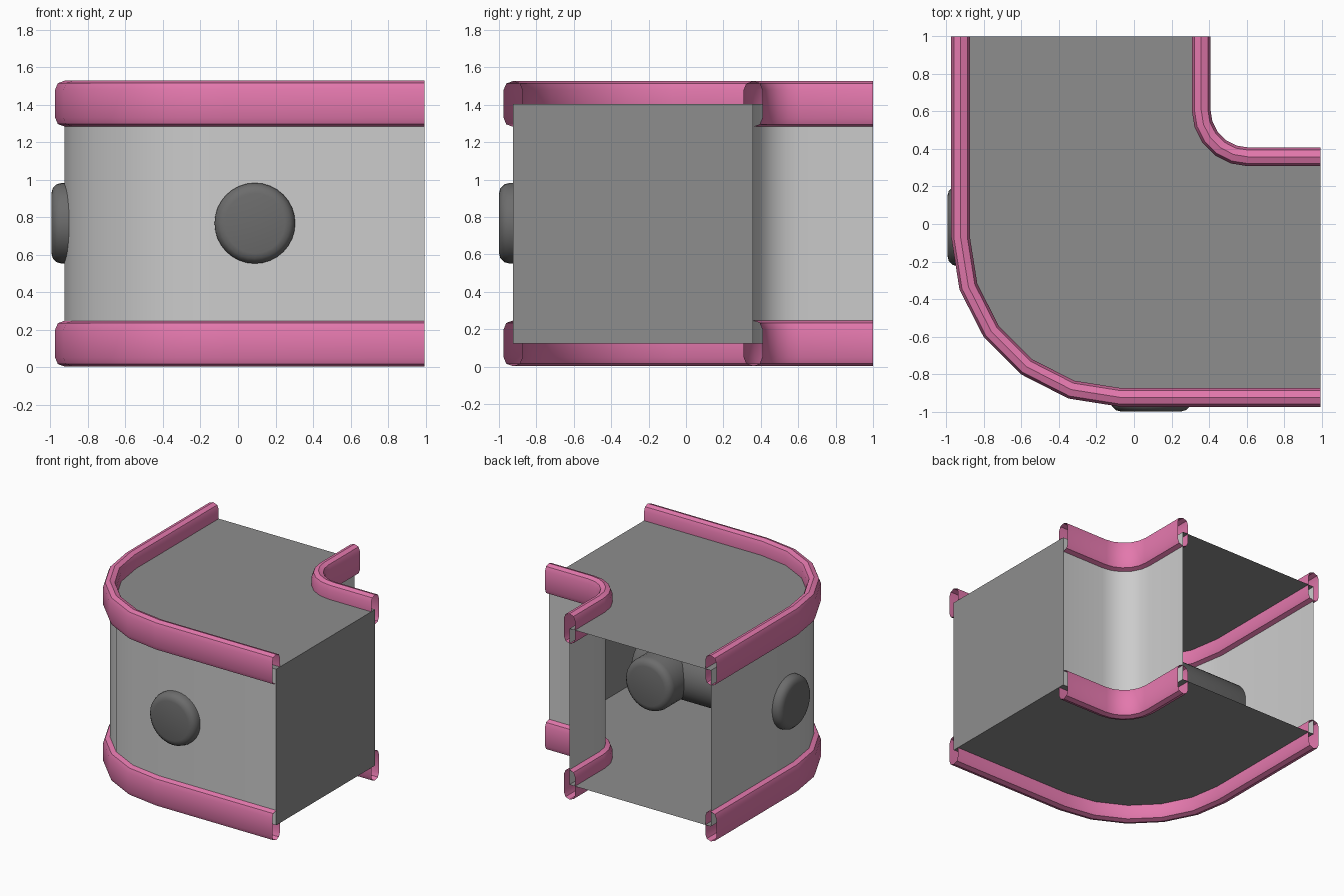
import bpy, bmesh
from math import sin, cos, pi, radians

if "Cube" in bpy.data.objects:
    bpy.data.objects.remove(bpy.data.objects["Cube"])


def colour(name, *rgb):
    mat = bpy.data.materials.new(name)
    mat.diffuse_color = (*rgb, 1)
    mat.use_nodes = True
    mat.node_tree.nodes["Principled BSDF"].inputs["Base Color"].default_value = mat.diffuse_color
    return mat


pink = colour("pink_trim", 0.77, 0.188, 0.417)
mid_grey = colour("mid_grey", 0.27, 0.27, 0.27)
dark_grey = colour("dark_grey", 0.15, 0.15, 0.15)
X_END, Y_END = 0.994, 1.0
Z_LOW, Z_HIGH = 0.125, 1.405


def make(name, verts, faces, mat=None, angle=30):
    mesh = bpy.data.meshes.new(name)
    mesh.from_pydata(verts, [], faces)
    obj = bpy.data.objects.new(name, mesh)
    bpy.context.collection.objects.link(obj)
    if mat:
        mesh.materials.append(mat)
    bm = bmesh.new()
    bm.from_mesh(mesh)
    bmesh.ops.recalc_face_normals(bm, faces=bm.faces)
    bm.to_mesh(mesh)
    bm.free()
    bpy.ops.object.select_all(action='DESELECT')
    obj.select_set(True)
    bpy.context.view_layer.objects.active = obj
    bpy.ops.object.shade_smooth_by_angle(angle=radians(angle))
    return obj


def corner_path(centre, r, off=0.0):
    """Straight run, five-segment quarter bend, straight run; off shifts it sideways."""
    r += off
    pts = [(centre - r, Y_END)]
    for i in range(6):
        a = pi + i * pi / 10
        pts.append((centre + r * cos(a), centre + r * sin(a)))
    return pts + [(X_END, centre - r)]


paths = {"outer": (-0.07, 0.855), "inner": (0.61, 0.252)}

# Rounded upright rail section (sideways offset, height)
section = [(0.05, 0.075), (0.036, 0.109), (0, 0.122), (-0.036, 0.109), (-0.05, 0.075)]
section += [(-u, -w) for u, w in section]

for side, (c, r) in paths.items():
    # Curved wall sheets
    p = corner_path(c, r)
    n = len(p)
    make(side + "_wall", [(x, y, z) for z in (Z_LOW, Z_HIGH) for x, y in p],
         [(i, i + 1, n + i + 1, n + i) for i in range(n - 1)])
    # Hollow, open-ended trim rails along wall top and bottom
    for level, z0 in (("lower", Z_LOW), ("upper", Z_HIGH)):
        verts = [(x, y, z0 + w) for u, w in section for x, y in corner_path(c, r, u)]
        m = len(section)
        faces = [(j * n + i, j * n + i + 1, (j + 1) % m * n + i + 1, (j + 1) % m * n + i)
                 for j in range(m) for i in range(n - 1)]
        make(f"{side}_{level}_rail", verts, faces, pink)

# Floor and ceiling sheets spanning the two walls
outer, inner = (corner_path(*paths[s]) for s in ("outer", "inner"))
for name, z in (("floor", Z_LOW), ("ceiling", Z_HIGH)):
    n = len(outer)
    make(name, [(x, y, z) for x, y in outer + inner],
         [(i, i + 1, n + i + 1, n + i) for i in range(n - 1)], mid_grey)

# Closed right end; the back end stays open
ya, yb = outer[-1][1], inner[-1][1]
make("end_panel", [(X_END, ya, Z_LOW), (X_END, yb, Z_LOW), (X_END, yb, Z_HIGH),
                   (X_END, ya, Z_HIGH)], [(0, 1, 2, 3)], mid_grey)


# Rounded-end plugs passing through the outer wall
def plug(name, start, end, place, r=0.215, b=0.055, sides=32):
    prof = [(start + b - b * cos(a), r - b + b * sin(a)) for a in (0, pi / 6, pi / 3, pi / 2)]
    prof += [(end - (t - start), q) for t, q in reversed(prof)]
    verts = [place(t, q * cos(2 * pi * k / sides), q * sin(2 * pi * k / sides))
             for t, q in prof for k in range(sides)]
    faces = [(j * sides + k, j * sides + (k + 1) % sides,
              (j + 1) * sides + (k + 1) % sides, (j + 1) * sides + k)
             for j in range(len(prof) - 1) for k in range(sides)]
    last = (len(prof) - 1) * sides
    faces += [tuple(range(sides)), tuple(range(last, last + sides))]
    make(name, verts, faces, dark_grey, angle=40)


plug("front_plug", -1.0, 0.38, lambda t, u, w: (0.09 + u, t, 0.767 + w))
plug("left_plug", -0.995, 0.38, lambda t, u, w: (t, -0.01 + u, 0.767 + w))
